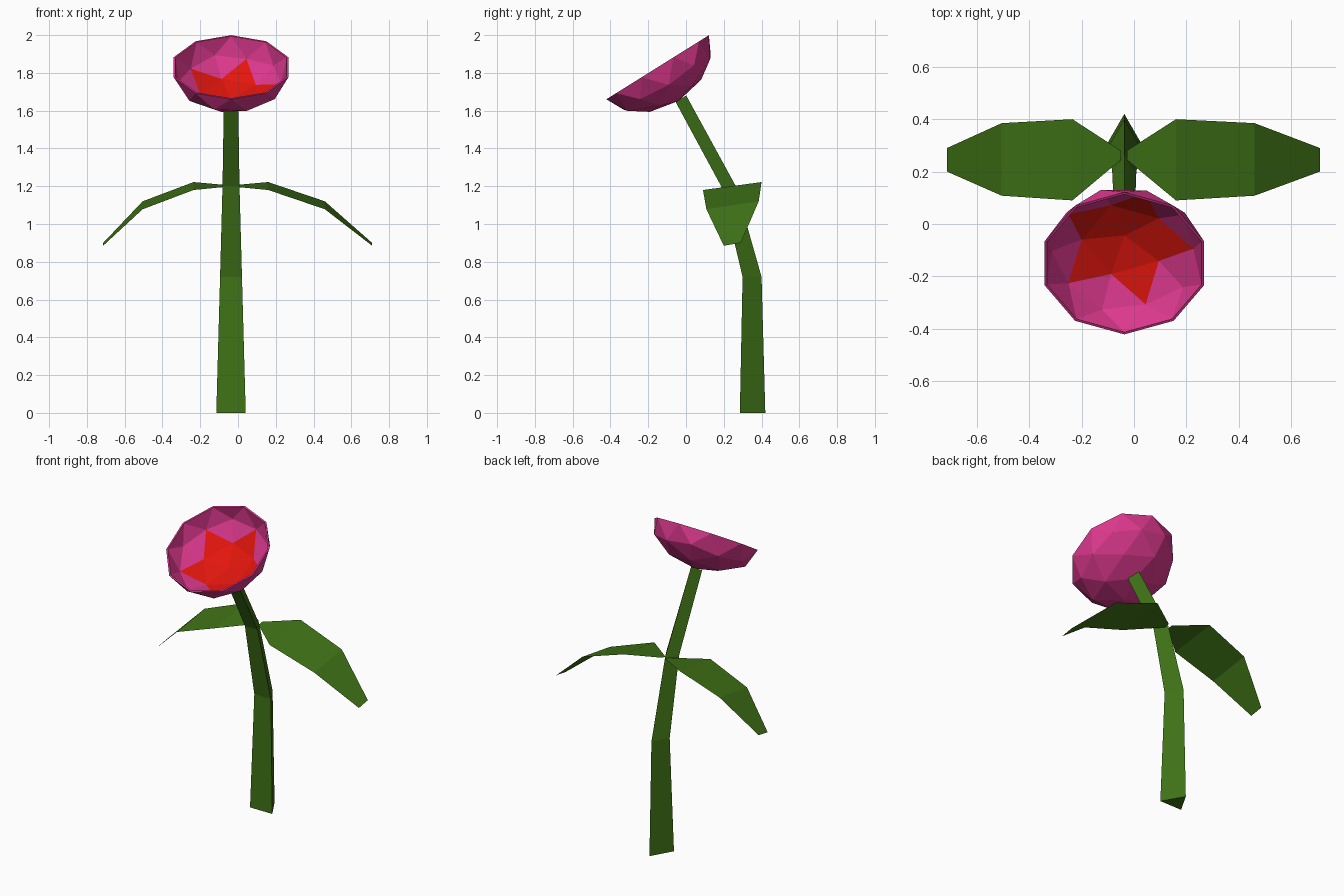
import bpy, bmesh, math
from mathutils import Vector, Matrix

if "Cube" in bpy.data.objects:
    bpy.data.objects.remove(bpy.data.objects["Cube"])


def material(name, rgb):
    m = bpy.data.materials.new(name)
    m.diffuse_color = (*rgb, 1)
    m.use_nodes = True
    m.node_tree.nodes["Principled BSDF"].inputs["Base Color"].default_value = m.diffuse_color
    return m


GREEN = material("leaf_green", (0.05, 0.17, 0.008))
PINK = material("petal_pink", (0.72, 0.04, 0.27))
RED = material("centre_red", (0.75, 0.008, 0.004))


def finish(bm, name, *mats):
    me = bpy.data.meshes.new(name)
    bm.to_mesh(me)
    bm.free()
    for m in mats:
        me.materials.append(m)
    ob = bpy.data.objects.new(name, me)
    bpy.context.collection.objects.link(ob)
    return ob


CX = -0.037          # flower's own centre line
TILT = math.radians(32)

# Stem: three-sided tube swept through (y, z, radius, tilt) sections
bm = bmesh.new()
rings = []
for y, z, r, tilt in [(0.33, 0, 0.09, 0), (0.333, 0.72, 0.067, 0),
                      (0.212, 1.2, 0.052, 0), (-0.036, 1.657, 0.044, TILT)]:
    place = Matrix.Translation((CX, y, z)) @ Matrix.Rotation(tilt, 4, 'X')
    ring = []
    for k in range(3):
        a = math.pi / 2 + k * math.tau / 3
        ring.append(bm.verts.new(place @ Vector((r * math.cos(a), r * math.sin(a), 0))))
    rings.append(ring)
for lo, hi in zip(rings, rings[1:]):
    for k in range(3):
        j = (k + 1) % 3
        bm.faces.new((lo[k], lo[j], hi[j], hi[k]))
bm.faces.new(rings[0][::-1])
bm.faces.new(rings[-1])
finish(bm, "stem", GREEN)


# Leaves: bent blades, strips across (front y, front z, back y, back z)
def leaf(name, xs):
    sections = [(0.245, 1.198, 0.28, 1.205), (0.09, 1.18, 0.40, 1.222),
                (0.108, 1.078, 0.385, 1.12), (0.20, 0.885, 0.29, 0.90)]
    bm = bmesh.new()
    pairs = [(bm.verts.new((x, yf, zf)), bm.verts.new((x, yb, zb)))
             for x, (yf, zf, yb, zb) in zip(xs, sections)]
    for a, b in zip(pairs, pairs[1:]):
        bm.faces.new((a[0], b[0], b[1], a[1]))
    bm.normal_update()
    for f in bm.faces:
        if f.normal.z < 0:
            f.normal_flip()
    finish(bm, name, GREEN)


leaf("right_leaf", (-0.027, 0.16, 0.46, 0.71))
leaf("left_leaf", (-0.05, -0.235, -0.505, -0.714))

# Flower head: flattened half icosphere bowl, inner skin with a red star
bm = bmesh.new()
bmesh.ops.create_icosphere(bm, subdivisions=2, radius=1)
bmesh.ops.delete(bm, geom=[v for v in bm.verts if v.co.z > 0.01], context='VERTS')
outer = bm.verts[:]
inner_geom = bmesh.ops.duplicate(bm, geom=bm.verts[:] + bm.edges[:] + bm.faces[:])["geom"]
inner = [g for g in inner_geom if isinstance(g, bmesh.types.BMVert)]
inner_faces = [g for g in inner_geom if isinstance(g, bmesh.types.BMFace)]
for f in inner_faces:
    if all(v.co.z < -0.5 for v in f.verts):
        f.material_index = 1
bmesh.ops.reverse_faces(bm, faces=inner_faces)
bmesh.ops.scale(bm, vec=(0.32, 0.32, 0.21), verts=outer)
bmesh.ops.scale(bm, vec=(0.31, 0.31, 0.20), verts=inner)
bmesh.ops.bridge_loops(bm, edges=[e for e in bm.edges if e.is_boundary])
bmesh.ops.recalc_face_normals(bm, faces=bm.faces[:])
head = finish(bm, "flower_head", PINK, RED)
head.location = (CX, -0.15, 1.83)
head.rotation_euler = (TILT, 0, 0)
